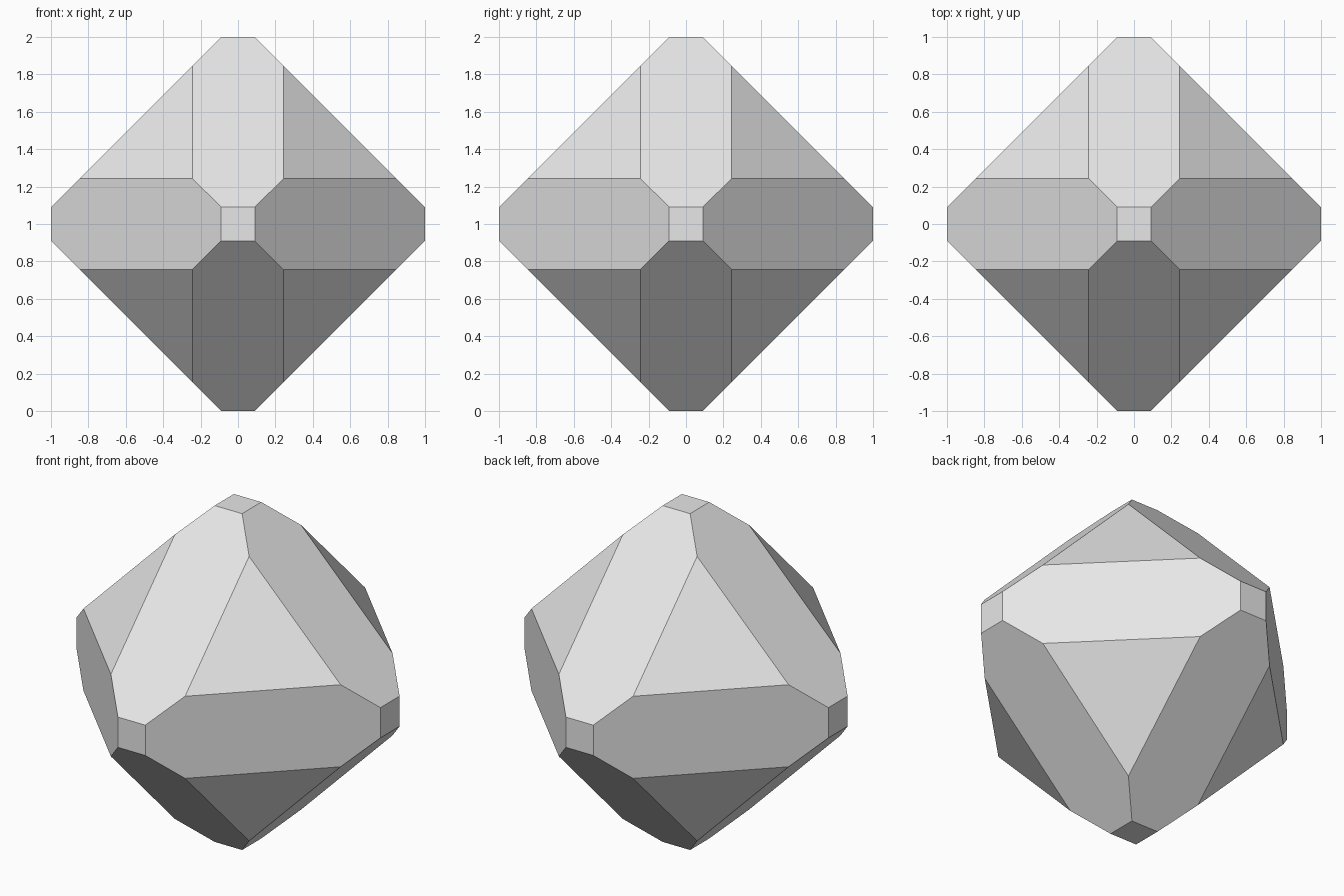
import bpy
import bmesh
import math
from itertools import product

cube = bpy.data.objects.get("Cube")
if cube:
    bpy.data.objects.remove(cube, do_unlink=True)

REACH = 1.0      # distance of the small square facets
SQUARE = 0.09    # half width of the square facets
TRIANGLE = 0.244 # inner coordinate of the triangular facet corners
BEVEL = REACH + SQUARE

# Corners of the square facets and of the triangular facets, on all three axes
corners = [(REACH, SQUARE), (BEVEL - TRIANGLE, TRIANGLE)]
bm = bmesh.new()
for far, near in corners:
    for axis in range(3):
        for signs in product((-1, 1), repeat=3):
            size = [near] * 3
            size[axis] = far
            x, y, z = (s * d for s, d in zip(signs, size))
            bm.verts.new((x, y, z + REACH))

# Wrap the corners and merge the coplanar triangles into flat facets
bmesh.ops.convex_hull(bm, input=bm.verts[:])
bmesh.ops.dissolve_limit(bm, angle_limit=math.radians(1),
                         verts=bm.verts[:], edges=bm.edges[:])
bmesh.ops.recalc_face_normals(bm, faces=bm.faces[:])

mesh = bpy.data.meshes.new("faceted_crystal")
bm.to_mesh(mesh)
bm.free()
crystal = bpy.data.objects.new("faceted_crystal", mesh)
bpy.context.collection.objects.link(crystal)

# Plain light grey
grey = bpy.data.materials.new("light_grey")
grey.use_nodes = True
colour = (0.8, 0.8, 0.8, 1)
grey.diffuse_color = colour
grey.node_tree.nodes["Principled BSDF"].inputs["Base Color"].default_value = colour
mesh.materials.append(grey)
